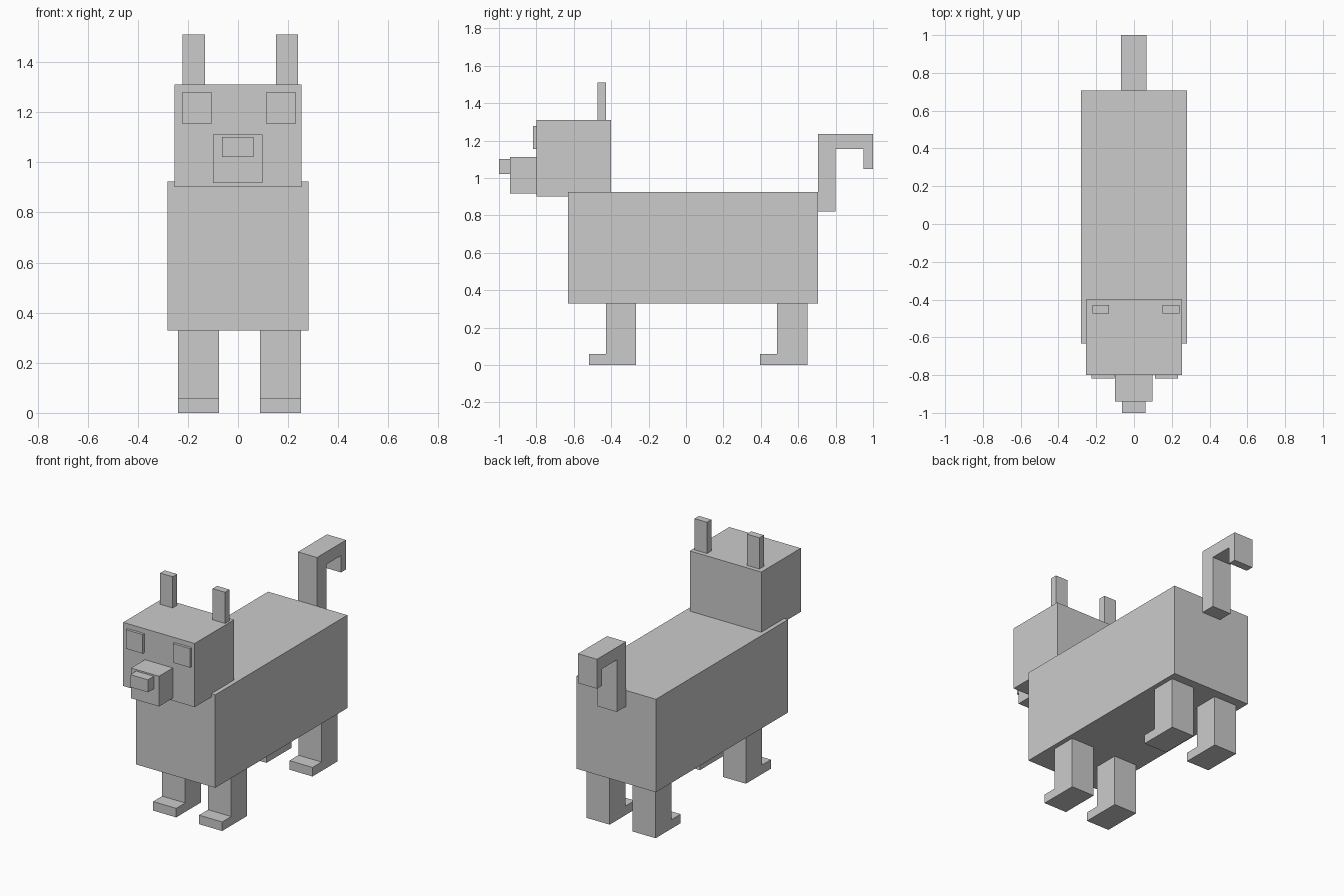
import bpy

if "Cube" in bpy.data.objects:
    bpy.data.objects.remove(bpy.data.objects["Cube"])


def extrude_profile(name, x0, x1, profile):
    """Solid made by sweeping a (y, z) side profile from x0 to x1."""
    n = len(profile)
    verts = [(x, y, z) for x in (x0, x1) for y, z in profile]
    faces = [tuple(reversed(range(n))), tuple(range(n, 2 * n))]
    faces += [(i, (i + 1) % n, n + (i + 1) % n, n + i) for i in range(n)]
    mesh = bpy.data.meshes.new(name)
    mesh.from_pydata(verts, [], faces)
    obj = bpy.data.objects.new(name, mesh)
    bpy.context.collection.objects.link(obj)
    return obj


def box(name, x, y, z):
    (y0, y1), (z0, z1) = y, z
    return extrude_profile(name, *x, [(y0, z0), (y1, z0), (y1, z1), (y0, z1)])


# Trunk and head
box("body", (-0.281, 0.281), (-0.632, 0.706), (0.328, 0.924))
box("head", (-0.254, 0.253), (-0.80, -0.40), (0.902, 1.31))
box("snout", (-0.10, 0.098), (-0.94, -0.80), (0.918, 1.112))
box("nose", (-0.064, 0.061), (-1.0, -0.94), (1.022, 1.102))

# Ears and eyes
for side, ear_x, eye_x in (("left", (-0.221, -0.132), (-0.224, -0.104)),
                           ("right", (0.151, 0.24), (0.112, 0.232))):
    box("ear_" + side, ear_x, (-0.473, -0.428), (1.31, 1.51))
    box("eye_" + side, eye_x, (-0.817, -0.80), (1.156, 1.278))

# Legs with forward-pointing paws
for end, y in (("front", -0.428), ("back", 0.487)):
    for side, leg_x in (("left", (-0.239, -0.075)), ("right", (0.087, 0.251))):
        extrude_profile(f"{end}_leg_{side}", *leg_x, [
            (y - 0.091, 0), (y + 0.162, 0), (y + 0.162, 0.328),
            (y, 0.328), (y, 0.058), (y - 0.091, 0.058)])

# Hooked tail
extrude_profile("tail", -0.069, 0.066, [
    (0.706, 0.822), (0.80, 0.822), (0.80, 1.155), (0.95, 1.155),
    (0.95, 1.047), (1.0, 1.047), (1.0, 1.236), (0.706, 1.236)])
